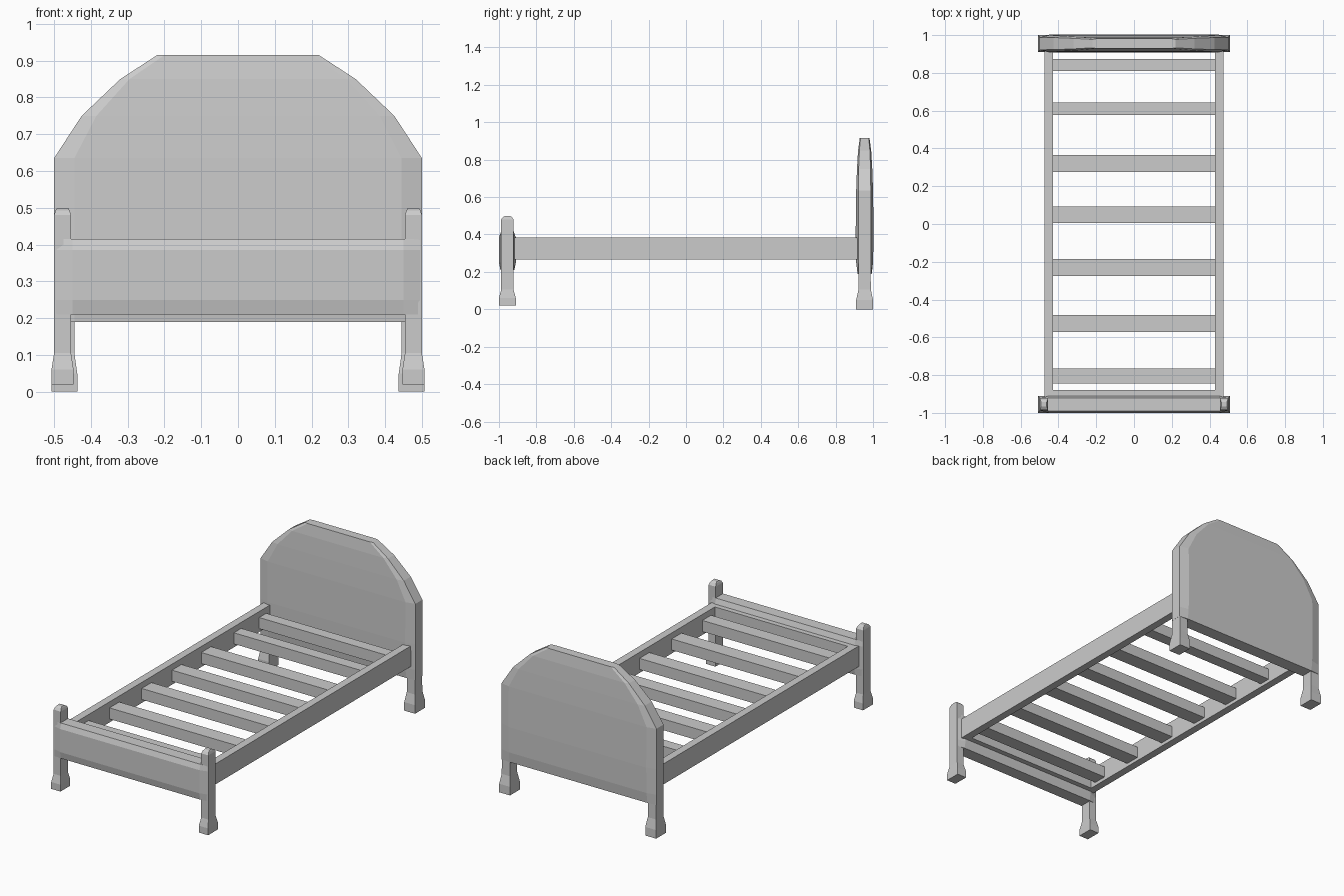
import bpy
import bmesh

cube = bpy.data.objects.get("Cube")
if cube:
    bpy.data.objects.remove(cube, do_unlink=True)

grey = bpy.data.materials.new("plain grey")
grey.use_nodes = True
COLOUR = (0.6, 0.6, 0.6, 1)
grey.diffuse_color = COLOUR
grey.node_tree.nodes["Principled BSDF"].inputs["Base Color"].default_value = COLOUR


def loft(name, rings):
    """Skin a stack of closed rings and cap both ends."""
    bm = bmesh.new()
    rows = [[bm.verts.new(p) for p in ring] for ring in rings]
    n = len(rows[0])
    for low, high in zip(rows, rows[1:]):
        for i in range(n):
            j = (i + 1) % n
            bm.faces.new((low[i], low[j], high[j], high[i]))
    bm.faces.new(rows[0][::-1])
    bm.faces.new(rows[-1])
    bmesh.ops.recalc_face_normals(bm, faces=bm.faces)
    mesh = bpy.data.meshes.new(name)
    bm.to_mesh(mesh)
    bm.free()
    mesh.materials.append(grey)
    obj = bpy.data.objects.new(name, mesh)
    bpy.context.collection.objects.link(obj)
    return obj


def rect(x0, x1, y0, y1, z):
    return [(x0, y0, z), (x1, y0, z), (x1, y1, z), (x0, y1, z)]


def box(name, x0, x1, y0, y1, z0, z1):
    return loft(name, [rect(x0, x1, y0, y1, z) for z in (z0, z1)])


def board(name, yc, profile):
    """Padded board: thick in the middle, thinner towards its side edges."""
    rings = []
    for z, outer, inner, thick, edge in profile:
        half = [(-outer, -edge), (-inner, -thick), (inner, -thick), (outer, -edge)]
        ring = half + [(x, -y) for x, y in reversed(half)]
        rings.append([(x, yc + y, z) for x, y in ring])
    return loft(name, rings)


def post(name, side, yc, profile):
    """Square post with flared foot; each row is z, inner x, outer x, half depth."""
    return loft(name, [rect(side * a, side * b, yc - d, yc + d, z)
                       for z, a, b, d in profile])


# Headboard with an arched outline
board("headboard", 0.955, [
    (0.19, 0.50, 0.445, 0.038, 0.033),
    (0.25, 0.50, 0.445, 0.045, 0.033),
    (0.40, 0.50, 0.445, 0.048, 0.033),
    (0.635, 0.50, 0.445, 0.045, 0.033),
    (0.75, 0.425, 0.385, 0.041, 0.032),
    (0.85, 0.32, 0.295, 0.035, 0.028),
    (0.915, 0.22, 0.20, 0.026, 0.022),
])

# Low footboard
board("footboard", -0.955, [
    (0.21, 0.499, 0.45, 0.037, 0.032),
    (0.25, 0.499, 0.45, 0.045, 0.032),
    (0.385, 0.499, 0.45, 0.045, 0.032),
    (0.415, 0.499, 0.45, 0.034, 0.032),
])

# Posts with flared feet
for side, word in ((1, "left"), (-1, "right")):
    post("head_leg_" + word, side, 0.955, [
        (0, 0.437, 0.507, 0.045), (0.05, 0.437, 0.507, 0.045),
        (0.105, 0.445, 0.499, 0.033), (0.3, 0.445, 0.499, 0.032)])
    post("foot_post_" + word, side, -0.955, [
        (0.02, 0.447, 0.507, 0.045), (0.06, 0.447, 0.507, 0.045),
        (0.105, 0.454, 0.5, 0.033), (0.48, 0.454, 0.5, 0.033),
        (0.493, 0.458, 0.496, 0.024), (0.5, 0.462, 0.492, 0.012)])
    box("side_rail_" + word, side * 0.43, side * 0.475, -0.91, 0.925, 0.265, 0.385)

# Cross rail behind the footboard
box("foot_rail", -0.475, 0.475, -0.925, -0.88, 0.265, 0.385)

# Slats
slats = [(-0.805, 0.08), (-0.527, 0.09), (-0.23, 0.09), (0.048, 0.087),
         (0.32, 0.09), (0.61, 0.068), (0.842, 0.065)]
for i, (y, width) in enumerate(slats, 1):
    box(f"slat_{i}", -0.435, 0.435, y - width / 2, y + width / 2, 0.285, 0.35)
